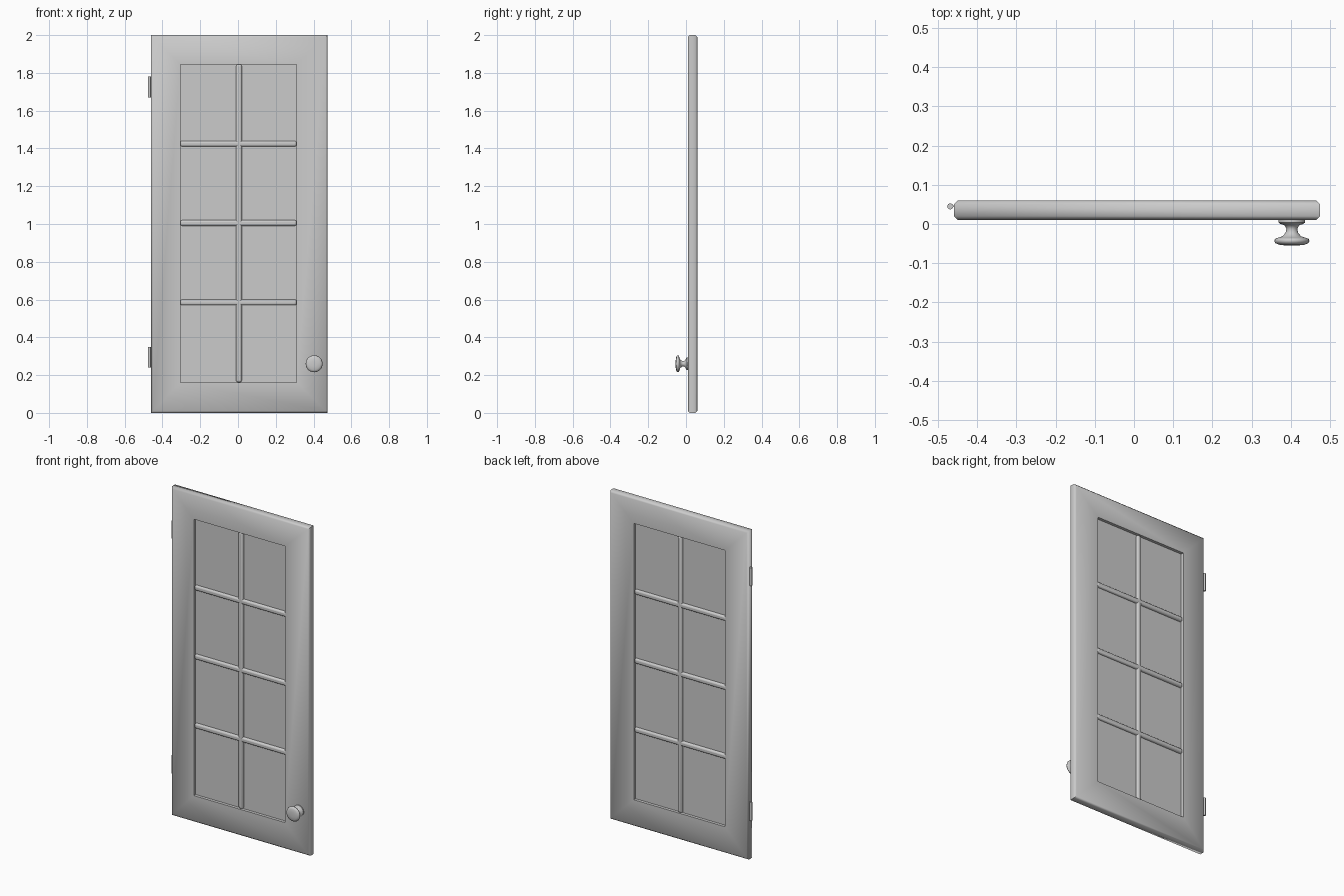
import bpy, bmesh, math
from mathutils import Matrix

cube = bpy.data.objects.get("Cube")
if cube:
    bpy.data.objects.remove(cube, do_unlink=True)

grey = bpy.data.materials.new("plain_grey")
grey.use_nodes = True
grey.diffuse_color = (0.6, 0.6, 0.6, 1)
grey.node_tree.nodes["Principled BSDF"].inputs["Base Color"].default_value = grey.diffuse_color

X0, X1, Z0, Z1 = -0.46, 0.475, 0.0, 2.0      # door outline
OX0, OX1, OZ0, OZ1 = -0.305, 0.31, 0.162, 1.845  # glazed opening
FRONT, BACK, CHAMFER = 0.01, 0.06, 0.01
MID = (FRONT + BACK) / 2


def finish(name, bm, angle=None):
    bmesh.ops.recalc_face_normals(bm, faces=bm.faces)
    mesh = bpy.data.meshes.new(name)
    bm.to_mesh(mesh)
    bm.free()
    mesh.materials.append(grey)
    ob = bpy.data.objects.new(name, mesh)
    bpy.context.collection.objects.link(ob)
    if angle:
        bpy.ops.object.select_all(action='DESELECT')
        ob.select_set(True)
        bpy.context.view_layer.objects.active = ob
        bpy.ops.object.shade_smooth_by_angle(angle=math.radians(angle))
    return ob


def box(name, x0, x1, y0, y1, z0, z1, bevel=0):
    bm = bmesh.new()
    bmesh.ops.create_cube(bm, size=1)
    for v in bm.verts:
        v.co.x = x0 if v.co.x < 0 else x1
        v.co.y = y0 if v.co.y < 0 else y1
        v.co.z = z0 if v.co.z < 0 else z1
    ob = finish(name, bm, 50 if bevel else None)
    if bevel:
        mod = ob.modifiers.new("rounded_edges", 'BEVEL')
        mod.width, mod.segments = bevel, 3
    return ob


def loops_to_faces(bm, rings):
    for a, b in zip(rings, rings[1:]):
        n = len(a)
        for i in range(n):
            j = (i + 1) % n
            bm.faces.new((a[i], a[j], b[j], b[i]))


# Door frame: rectangular rings swept through the chamfered section
bm = bmesh.new()


def ring(x0, x1, z0, z1, y):
    return [bm.verts.new((x, y, z)) for x, z in ((x0, z0), (x1, z0), (x1, z1), (x0, z1))]


def outer(inset, y):
    return ring(X0 + inset, X1 - inset, Z0 + inset, Z1 - inset, y)


rings = [ring(OX0, OX1, OZ0, OZ1, FRONT), outer(CHAMFER, FRONT), outer(0, FRONT + CHAMFER),
         outer(0, BACK - CHAMFER), outer(CHAMFER, BACK), ring(OX0, OX1, OZ0, OZ1, BACK)]
loops_to_faces(bm, rings + rings[:1])
finish("door_frame", bm, 60)

# Panes and glazing bars
box("pane_sheet", OX0 - 0.01, OX1 + 0.01, MID - 0.007, MID + 0.007, OZ0 - 0.01, OZ1 + 0.01)
BAR = 0.015
box("upright_glazing_bar", 0.005 - BAR, 0.005 + BAR, FRONT + 0.004, BACK - 0.004, OZ0, OZ1, 0.01)
for i in range(3):
    z = 0.585 + 0.42 * i
    box(f"cross_glazing_bar_{i + 1}", OX0, OX1, FRONT + 0.004, BACK - 0.004, z - BAR, z + BAR, 0.01)

# Turned knob: (radius, y) profile spun about the y axis
profile = [(0.034, 0.012), (0.034, 0.004), (0.029, 0.0), (0.019, -0.003), (0.014, -0.012),
           (0.016, -0.022), (0.023, -0.031), (0.035, -0.035), (0.043, -0.038), (0.045, -0.043),
           (0.042, -0.049), (0.032, -0.053), (0.015, -0.055)]
SIDES = 24
bm = bmesh.new()
rings = [[bm.verts.new((0.403 + r * math.cos(math.tau * k / SIDES), y,
                        0.26 + r * math.sin(math.tau * k / SIDES))) for k in range(SIDES)]
         for r, y in profile]
loops_to_faces(bm, rings)
bm.faces.new(rings[0])
bm.faces.new(rings[-1])
finish("knob", bm, 50)

# Hinges: barrel and thin leaf on the right edge
for label, z in (("lower", 0.295), ("upper", 1.725)):
    bm = bmesh.new()
    bmesh.ops.create_cone(bm, cap_ends=True, segments=8, radius1=0.008, radius2=0.008,
                          depth=0.11, matrix=Matrix.Translation((-0.469, 0.045, z)))
    finish(f"{label}_hinge_barrel", bm, 50)
    box(f"{label}_hinge_leaf", -0.469, -0.455, 0.043, 0.047, z - 0.055, z + 0.055)
